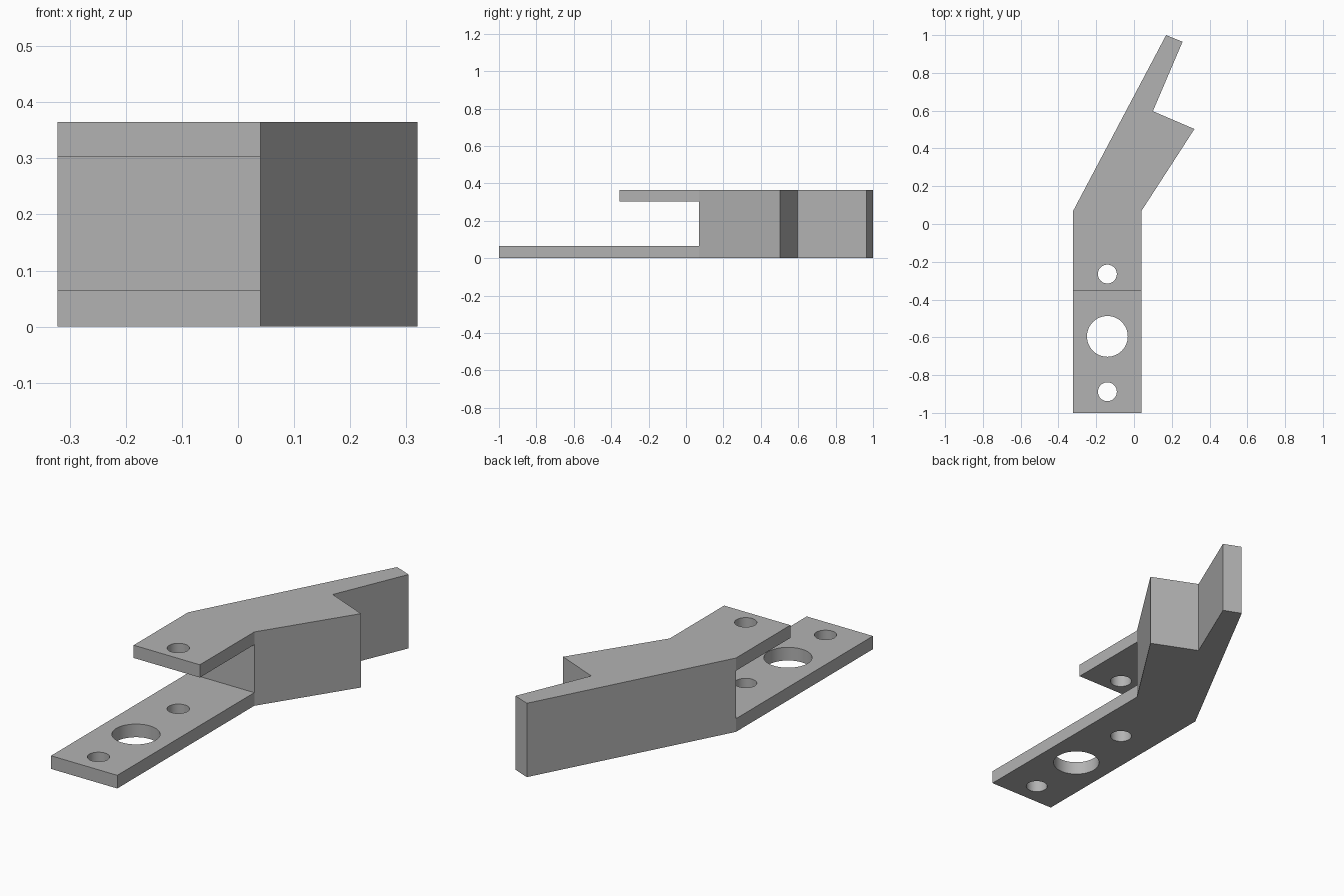
import bpy, bmesh, math
from mathutils import Vector

cube = bpy.data.objects.get("Cube")
if cube:
    bpy.data.objects.remove(cube, do_unlink=True)

grey = bpy.data.materials.new("plain grey")
grey.use_nodes = True
colour = (0.45, 0.45, 0.45, 1)
grey.diffuse_color = colour
grey.node_tree.nodes["Principled BSDF"].inputs["Base Color"].default_value = colour


def extrude(name, points, direction):
    """Solid prism from a closed outline."""
    bm = bmesh.new()
    face = bm.faces.new([bm.verts.new(p) for p in points])
    grown = bmesh.ops.extrude_face_region(bm, geom=[face])["geom"]
    verts = [g for g in grown if isinstance(g, bmesh.types.BMVert)]
    bmesh.ops.translate(bm, verts=verts, vec=Vector(direction))
    bmesh.ops.recalc_face_normals(bm, faces=bm.faces)
    mesh = bpy.data.meshes.new(name)
    bm.to_mesh(mesh)
    bm.free()
    mesh.materials.append(grey)
    obj = bpy.data.objects.new(name, mesh)
    bpy.context.collection.objects.link(obj)
    return obj


def cut(target, cutter):
    """Subtract the cutter for good and remove it."""
    mod = target.modifiers.new("cut", "BOOLEAN")
    mod.operation = "DIFFERENCE"
    mod.solver = "EXACT"
    mod.object = cutter
    bpy.context.view_layer.objects.active = target
    bpy.ops.object.modifier_apply(modifier=mod.name)
    bpy.data.objects.remove(cutter, do_unlink=True)


# Bent body with the stepped tail
height, plate = 0.365, 0.065
left, right, bend = -0.322, 0.04, 0.07
outline = [(left, -1), (right, -1), (right, bend), (0.32, 0.503),
           (0.1, 0.597), (0.257, 0.965), (0.17, 1), (left, bend)]
bracket = extrude("bent_bracket", [(x, y, 0) for x, y in outline], (0, 0, height))

# Slot between the long lower plate and the short upper plate
lip = -0.355
side = [(-1.2, plate), (bend, plate), (bend, height - plate + 0.002),
        (lip, height - plate + 0.002), (lip, 0.6), (-1.2, 0.6)]
cut(bracket, extrude("slot_cutter", [(-0.6, y, z) for y, z in side], (1.2, 0, 0)))

# Two bolt holes and the large central hole
centre = (left + right) / 2
for y, radius in ((-0.265, 0.05), (-0.595, 0.108), (-0.888, 0.05)):
    turns = [math.tau * i / 48 for i in range(48)]
    ring = [(centre + radius * math.cos(a), y + radius * math.sin(a), -0.1) for a in turns]
    cut(bracket, extrude("hole_cutter", ring, (0, 0, 0.7)))

bpy.ops.object.select_all(action="DESELECT")
bracket.select_set(True)
bpy.context.view_layer.objects.active = bracket
bpy.ops.object.shade_smooth_by_angle(angle=math.radians(25))
